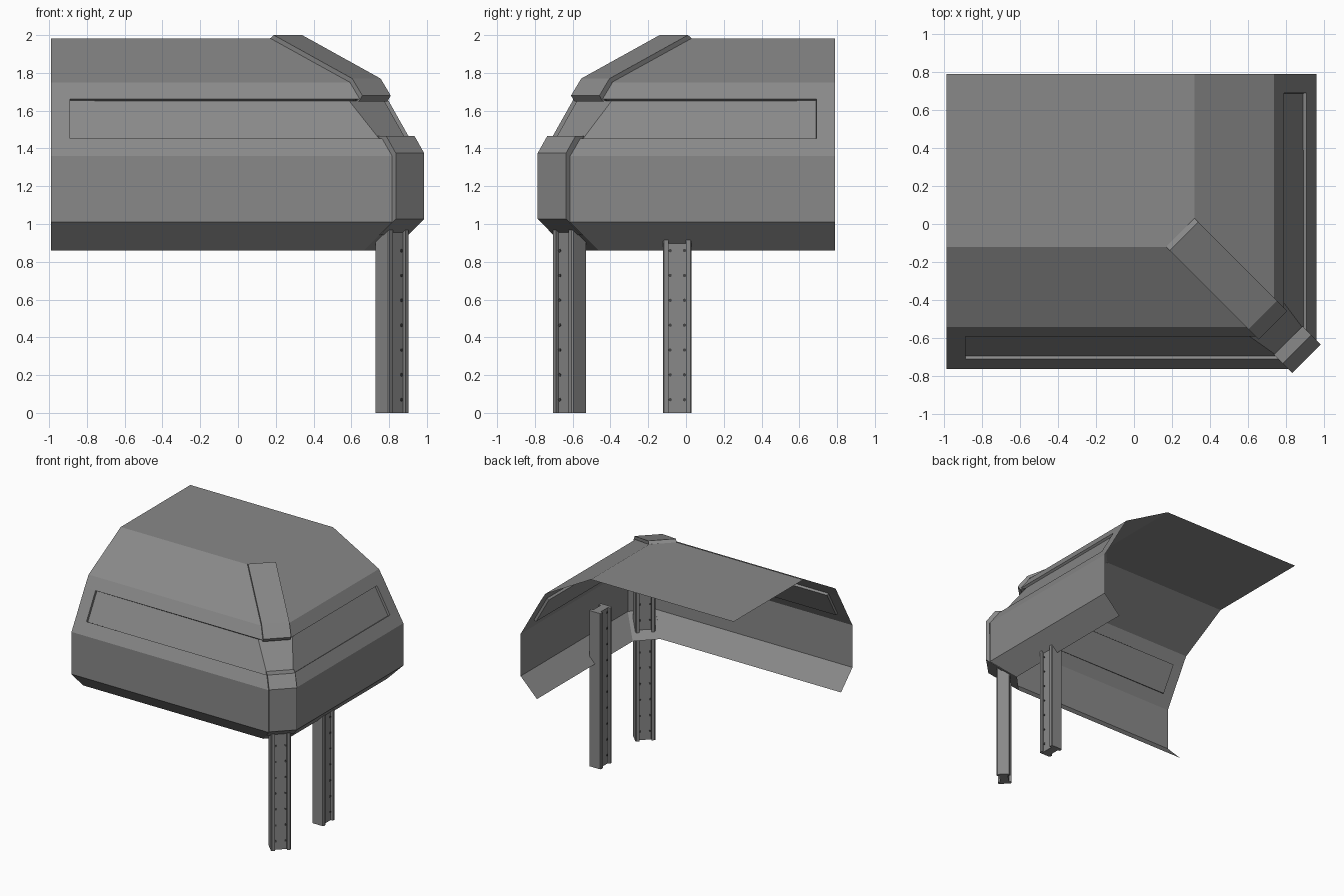
import bpy, bmesh, math
from mathutils import Vector

if "Cube" in bpy.data.objects:
    bpy.data.objects.remove(bpy.data.objects["Cube"])

R2 = math.sqrt(2)
XO, YO = 0.963, -0.766       # outer faces of right and front walls
S0, S1 = 0.05, 0.35          # x + y at the two edges of the cut corner
XE, YE = -0.99, 0.79         # open ends of the walls


def material(name, grey):
    m = bpy.data.materials.new(name)
    m.diffuse_color = (grey, grey, grey, 1)
    m.use_nodes = True
    m.node_tree.nodes["Principled BSDF"].inputs["Base Color"].default_value = m.diffuse_color
    return m


STEEL = material("dark_steel", 0.25)
DARK = material("rivet_steel", 0.06)


def finish(bm, name, mat=STEEL):
    me = bpy.data.meshes.new(name)
    bm.to_mesh(me)
    bm.free()
    me.materials.append(mat)
    ob = bpy.data.objects.new(name, me)
    bpy.context.collection.objects.link(ob)
    return ob


def diag(s, t, z):
    """Point at corner: s = x + y, t = distance along the outward diagonal."""
    return Vector(((s + R2 * t) / 2, (s - R2 * t) / 2, z))


# Hull sheet: wall section (inset, z) carried round the cut corner
section = [(0.15, 0.86), (0, 1.01), (0, 1.36), (0.053, 1.452),
           (0.172, 1.663), (0.224, 1.75), (0.645, 1.983)]
stations = [lambda d: (XE, YO + d),
            lambda d: (-0.89, YO + d),
            lambda d: (S0 - YO - d, YO + d),
            lambda d: (XO - d, S1 - XO + d),
            lambda d: (XO - d, 0.69),
            lambda d: (XO - d, YE)]
bm = bmesh.new()
grid = [[bm.verts.new((*st(d), z)) for d, z in section] for st in stations]
window = []
for i in range(len(grid) - 1):
    for j in range(len(section) - 1):
        a, b = grid[i], grid[i + 1]
        f = bm.faces.new((a[j], b[j], b[j + 1], a[j + 1]))
        if j == 3 and 1 <= i <= 3:
            window.append(f)
# Flat roof
bm.faces.new([g[-1] for g in grid] + [bm.verts.new((XE, YE, section[-1][1]))])
# Recessed window band, its corner facet widening towards the top
bm.normal_update()
bmesh.ops.inset_region(bm, faces=window, thickness=0.0005, depth=-0.02,
                       use_even_offset=True, use_boundary=True)
for v in sorted(window[1].verts, key=lambda v: v.co.z)[2:]:
    if v.co.x + v.co.y < 0.2:
        v.co.x = 0.59
    else:
        v.co.y = -0.395
finish(bm, "hull_shell")


# Raised plates on the cut corner
def corner_plate(name, outer, inner):
    bm = bmesh.new()
    prof = outer + inner
    left = [bm.verts.new(diag(S0, t, z)) for t, z in prof]
    right = [bm.verts.new(diag(S1, t, z)) for t, z in prof]
    bm.faces.new(left)
    bm.faces.new(right[::-1])
    for k in range(len(outer) - 1):
        bm.faces.new((left[k + 1], left[k], right[k], right[k + 1]))
    bmesh.ops.recalc_face_normals(bm, faces=bm.faces)
    finish(bm, name)


corner_plate("upper_corner_plate",
             [(0.205, 1.983), (0.233, 2.0), (0.82, 1.77), (0.896, 1.68),
              (0.87, 1.648), (0.84, 1.655)],
             [(0.803, 1.75)])
corner_plate("lower_corner_plate",
             [(1.01, 1.465), (1.075, 1.465), (1.146, 1.375),
              (1.146, 1.027), (1.03, 0.943), (1.02, 0.941)],
             [(1.117, 1.01), (1.117, 1.36)])


# Legs: channelled beam with riveted webs, facing +x before rotation
def leg(name, x, y, angle, height=1.29):
    hw, hd, web, inner, c = 0.076, 0.053, 0.034, 0.047, 0.006
    quarter = [(web, inner), (hd, inner), (hd, hw - c), (hd - c, hw)]
    prof = (quarter + [(-a, b) for a, b in quarter[::-1]]
            + [(-a, -b) for a, b in quarter]
            + [(a, -b) for a, b in quarter[::-1]])
    bm = bmesh.new()
    face = bm.faces.new([bm.verts.new((a, b, 0)) for a, b in prof])
    ext = bmesh.ops.extrude_face_region(bm, geom=[face])
    bmesh.ops.translate(bm, vec=(0, 0, height),
                        verts=[v for v in ext["geom"] if isinstance(v, bmesh.types.BMVert)])
    bmesh.ops.recalc_face_normals(bm, faces=bm.faces)
    beam = finish(bm, name)
    # Rivets in two columns on both webs
    bm = bmesh.new()
    for k in range(10):
        for side in (-1, 1):
            for b in (-0.038, 0.038):
                new = bmesh.ops.create_cone(bm, cap_ends=True, segments=8, radius1=0.009,
                                            radius2=0.009, depth=0.006)["verts"]
                for v in new:
                    px, py, pz = v.co
                    v.co = (side * web + pz, b + py, 0.07 + k * 0.1315 - px)
    bmesh.ops.recalc_face_normals(bm, faces=bm.faces)
    rivets = finish(bm, name + "_rivets", DARK)
    for ob in (beam, rivets):
        ob.location = (x, y, 0)
        ob.rotation_euler.z = angle


leg("side_leg", 0.815, -0.046, 0)
p = diag(0.198, 1.013, 0)
leg("corner_leg", p.x, p.y, -math.pi / 4)
